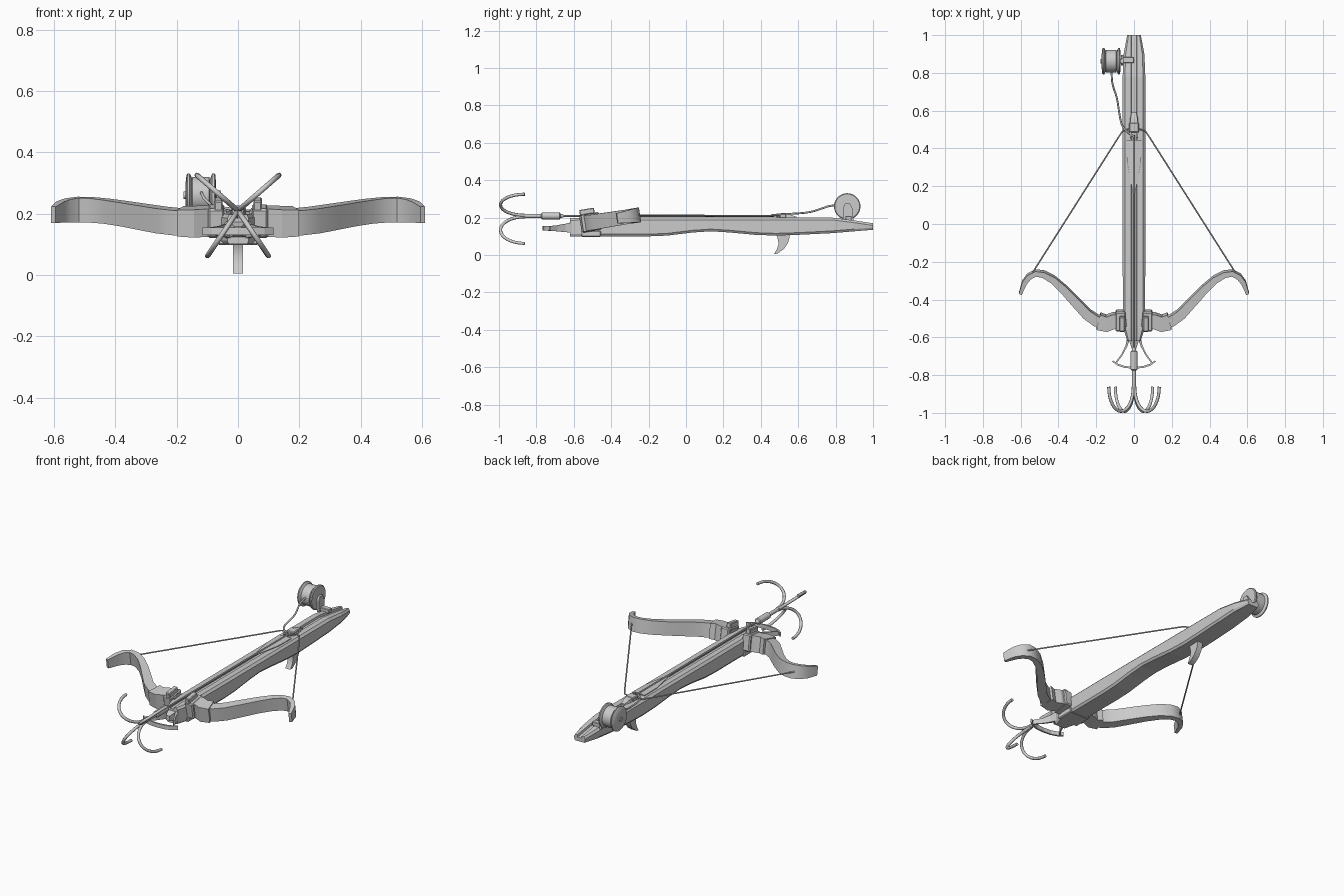
import bpy, bmesh
from math import sin, cos, pi, radians
from mathutils import Vector, Matrix

if "Cube" in bpy.data.objects:
    bpy.data.objects.remove(bpy.data.objects["Cube"])

def finish(bm, name, mirror=False, smooth=None):
    bmesh.ops.recalc_face_normals(bm, faces=bm.faces)
    me = bpy.data.meshes.new(name)
    bm.to_mesh(me)
    bm.free()
    ob = bpy.data.objects.new(name, me)
    bpy.context.collection.objects.link(ob)
    if mirror:
        ob.modifiers.new("mirror", 'MIRROR').use_axis[0] = True
    if smooth:
        bpy.ops.object.select_all(action='DESELECT')
        ob.select_set(True)
        bpy.context.view_layer.objects.active = ob
        bpy.ops.object.shade_smooth_by_angle(angle=radians(smooth))
    return ob

def loft(name, rings, mirror=False, smooth=None, mat=None):
    bm = bmesh.new()
    vs = [[bm.verts.new(p) for p in r] for r in rings]
    n = len(rings[0])
    for a, b in zip(vs, vs[1:]):
        for i in range(n):
            bm.faces.new((a[i], a[(i + 1) % n], b[(i + 1) % n], b[i]))
    bm.faces.new(vs[0])
    bm.faces.new(vs[-1])
    if mat:
        bmesh.ops.transform(bm, matrix=mat, verts=bm.verts)
    return finish(bm, name, mirror, smooth)

def ribbon(name, pts, mirror=True, smooth=None, mat=None):
    """Bar following a plan path; pts are (x, y, z, half thickness, half height)."""
    rings = []
    for i, (x, y, z, t, h) in enumerate(pts):
        a, b = pts[max(i - 1, 0)], pts[min(i + 1, len(pts) - 1)]
        d = Vector((b[0] - a[0], b[1] - a[1], 0)).normalized()
        n = Vector((-d.y, d.x, 0)) * t
        c, up = Vector((x, y, z)), Vector((0, 0, h))
        rings.append([c - n - up, c + n - up, c + n + up, c - n + up])
    return loft(name, rings, mirror, smooth, mat)

def box(name, lo, hi, bevel=0, mirror=False, mat=None):
    bm = bmesh.new()
    bmesh.ops.create_cube(bm, size=1)
    for v in bm.verts:
        v.co = Vector([l + (c + .5) * (h - l) for c, l, h in zip(v.co, lo, hi)])
    if bevel:
        bmesh.ops.bevel(bm, geom=bm.edges[:], offset=bevel, segments=1, affect='EDGES')
    if mat:
        bmesh.ops.transform(bm, matrix=mat, verts=bm.verts)
    return finish(bm, name, mirror)

def lathe(name, profile, centre, axis, n=24):
    """Solid of revolution; profile is (position along axis, radius)."""
    rings = []
    for p, r in profile:
        ring = []
        for k in range(n):
            u, v = r * cos(2 * pi * k / n), r * sin(2 * pi * k / n)
            ring.append(Vector(centre) + Vector((p, u, v) if axis == 'x' else (u, p, v)))
        rings.append(ring)
    return loft(name, rings, smooth=35)

def tube(name, pts, r, nurbs=False):
    cu = bpy.data.curves.new(name, 'CURVE')
    cu.dimensions = '3D'
    cu.bevel_depth, cu.bevel_resolution, cu.use_fill_caps = r, 2, True
    s = cu.splines.new('NURBS' if nurbs else 'POLY')
    s.points.add(len(pts) - 1)
    for p, co in zip(s.points, pts):
        p.co = (*co, 1)
    if nurbs:
        s.order_u, s.use_endpoint_u, s.resolution_u = 3, True, 5
    ob = bpy.data.objects.new(name, cu)
    bpy.context.collection.objects.link(ob)
    bpy.ops.object.select_all(action='DESELECT')
    ob.select_set(True)
    bpy.context.view_layer.objects.active = ob
    bpy.ops.object.convert(target='MESH')
    bpy.ops.object.shade_smooth_by_angle(angle=radians(50))

# stock: chamfered section with a top groove; stations are y, half width, bottom, top
stations = [(-.62, .035, .10, .197), (-.55, .058, .10, .2), (-.2, .06, .10, .2),
            (-.1, .06, .104, .2), (.03, .06, .12, .2), (.13, .06, .127, .2),
            (.23, .06, .121, .2), (.37, .06, .108, .2), (.48, .06, .104, .2),
            (.6, .06, .108, .2), (.78, .06, .117, .2), (.9, .055, .127, .185),
            (1.0, .036, .135, .17)]
rings = []
for y, w, b, t in stations:
    half = [(w * .85, b), (w, b + .012), (w, t - .012), (w * .8, t), (.015, t), (.012, t - .012)]
    prof = half + [(-x, z) for x, z in reversed(half)]
    rings.append([(x, y, z) for x, z in prof])
loft("stock", rings)

# bow assembly leans forward about the prod axis
tilt = (Matrix.Translation((0, -.52, .172)) @ Matrix.Rotation(radians(9), 4, 'X')
        @ Matrix.Translation((0, .52, -.172)))
ribbon("bow_limb", [(.04, -.51, .172, .028, .04), (.15, -.522, .172, .028, .041),
                    (.20, -.51, .172, .028, .041), (.25, -.475, .172, .026, .041),
                    (.31, -.41, .172, .024, .04), (.37, -.345, .172, .021, .039),
                    (.43, -.29, .172, .018, .039), (.48, -.262, .172, .015, .04),
                    (.52, -.256, .172, .014, .04), (.555, -.274, .172, .014, .038),
                    (.58, -.307, .172, .013, .034), (.602, -.367, .172, .008, .027)],
       smooth=35, mat=tilt)
ribbon("limb_socket", [(.08, -.51, .174, .038, .046), (.105, -.51, .174, .038, .046),
                       (.145, -.525, .174, .04, .046), (.188, -.514, .174, .042, .044)], mat=tilt)
box("socket_block", (.045, -.562, .125), (.098, -.458, .222), .006, True, tilt)
box("socket_cheek", (.05, -.56, .21), (.078, -.48, .248), .004, True, tilt)
box("socket_underplate", (-.065, -.56, .097), (.065, -.455, .13), .005)

# foot stirrup
ribbon("stirrup_arm", [(.03, -.61, .147, .008, .028), (.04, -.645, .145, .005, .022),
                       (.062, -.69, .143, .004, .016), (.098, -.738, .142, .004, .012)])
ribbon("stirrup_bar", [(0, -.761, .142, .005, .012), (.05, -.757, .142, .005, .012),
                       (.085, -.745, .142, .005, .012), (.113, -.726, .142, .004, .012)])
loft("stock_nose", [[(-w, y, b), (w, y, b), (w, y, t), (-w, y, t)]
                    for y, w, b, t in [(-.6, .032, .12, .18), (-.66, .012, .13, .158)]])

# string
right = [(.545, -.27, .214), (.085, .455, .209), (.06, .492, .209), (.03, .502, .209)]
tube("bowstring", right + [(-x, y, z) for x, y, z in reversed(right)], .004)

# trigger and string catch
trig = [(.518, .038, .115), (.522, .032, .09), (.52, .025, .06), (.505, .02, .03), (.48, .01, .004)]
loft("trigger", [[(-.017, y - w, z), (.017, y - w, z), (.017, y + w, z + .004), (-.017, y + w, z + .004)]
                 for y, w, z in trig], smooth=35)
box("catch_block", (-.026, .485, .195), (.026, .535, .222), .004)
loft("catch_tongue", [[(-w, y, .195), (w, y, .195), (w * .8, y, t), (-w * .8, y, t)]
                      for y, w, t in [(.53, .024, .22), (.56, .022, .216), (.592, .014, .204)]])
box("catch_claw", (.012, .455, .207), (.022, .5, .219), .002, True)

# grapple bolt: shaft, vanes, collar and four tines
Z = .209
lathe("bolt_shaft", [(.47, .006), (-.88, .006)], (0, 0, Z), 'y', 10)
lathe("bolt_collar", [(-.655, .007), (-.672, .013), (-.675, .019), (-.77, .019), (-.775, .011),
                      (-.86, .011), (-.88, .008)], (0, 0, Z), 'y', 12)
loft("bolt_vane", [[(0, y, Z - .003), (w, y, Z - .005), (w, y, Z - .001), (0, y, Z + .002)]
                   for y, w in [(.445, .04), (.33, .038), (.27, .027), (.2, .013), (.15, .004)]],
     mirror=True)
for i, ang in enumerate((41, 139, 236, 304)):
    c, s = cos(radians(ang)), sin(radians(ang))
    pts = []
    for k in range(17):
        a = pi * k / 16
        r = .091 - .086 * cos(a)
        pts.append((r * c, -.862 - .13 * sin(a), Z + r * s))
    tube("grapple_tine_%d" % (i + 1), pts, .0085)

# line reel on its bracket
RC = (0, .862, .26)
lathe("reel", [(-.172, .03), (-.168, .066), (-.164, .071), (-.158, .071), (-.15, .056), (-.148, .06),
               (-.094, .06), (-.092, .05), (-.084, .071), (-.077, .071), (-.073, .066), (-.072, .03)],
      RC, 'x', 28)
lathe("reel_axle", [(-.178, .012), (-.055, .012)], RC, 'x', 12)
loft("reel_bracket", [[(-.07, y0, z), (-.056, y0, z), (-.056, y1, z), (-.07, y1, z)]
                      for y0, y1, z in [(.84, .895, .185), (.84, .89, .25), (.85, .876, .275)]])
box("reel_arm", (-.07, .853, .185), (0, .885, .21), .003)

# line from reel to bolt tail
tube("reel_line", [(-.12, .83, .27), (-.118, .77, .265), (-.112, .73, .25), (-.09, .67, .23),
                   (-.08, .6, .222), (-.068, .53, .22), (-.05, .5, .218), (-.02, .475, .215),
                   (0, .462, Z)], .005, True)
